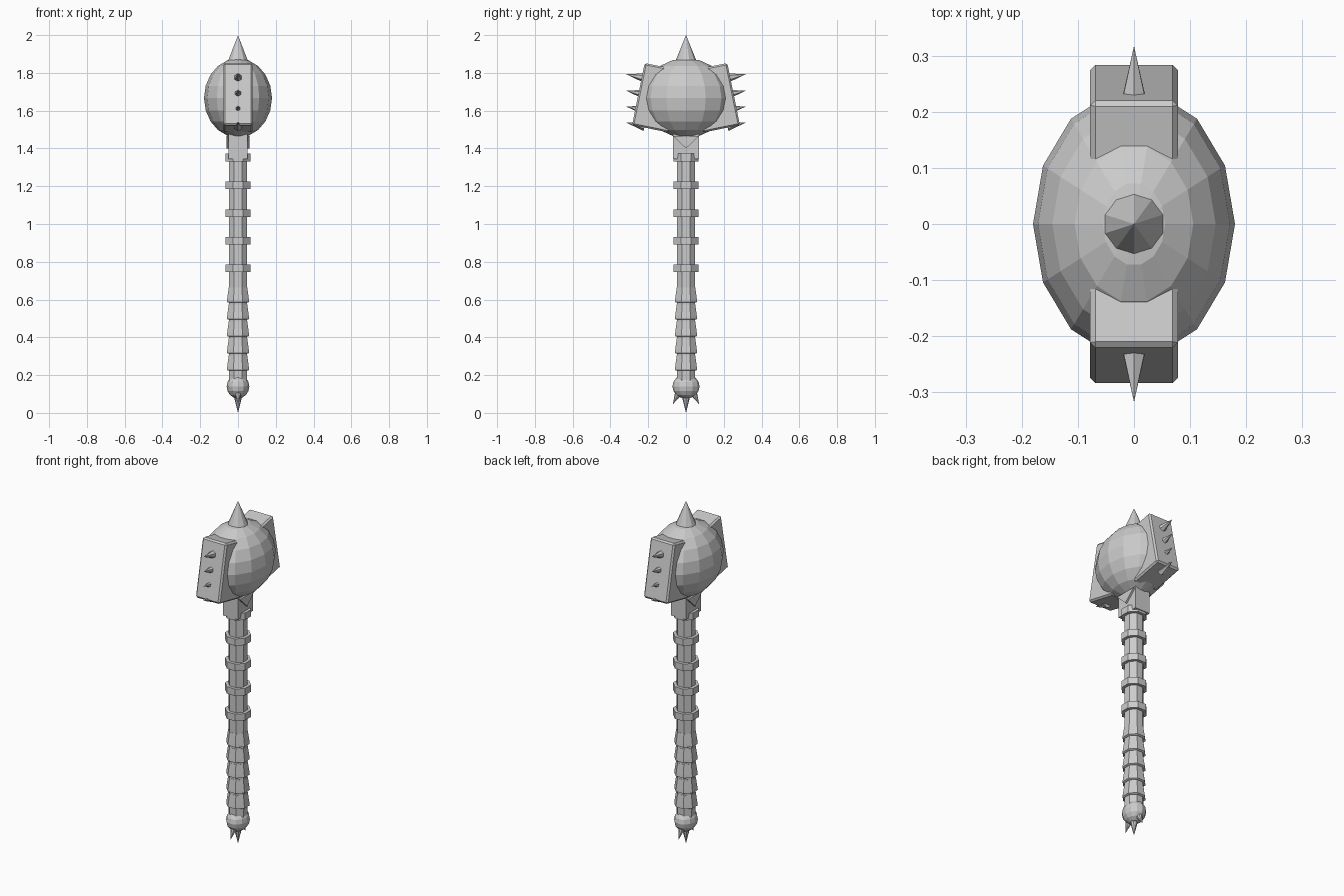
import bpy, bmesh, math
from mathutils import Matrix, Vector

if "Cube" in bpy.data.objects:
    bpy.data.objects.remove(bpy.data.objects["Cube"])

metal = bpy.data.materials.new("grey_metal")
metal.diffuse_color = (0.6, 0.6, 0.6, 1)
metal.use_nodes = True
metal.node_tree.nodes["Principled BSDF"].inputs["Base Color"].default_value = metal.diffuse_color


def finish(name, bm):
    bmesh.ops.recalc_face_normals(bm, faces=bm.faces[:])
    me = bpy.data.meshes.new(name)
    bm.to_mesh(me)
    bm.free()
    me.materials.append(metal)
    ob = bpy.data.objects.new(name, me)
    bpy.context.collection.objects.link(ob)
    return ob


def spike(name, base, tip, r, n=8):
    base, tip = Vector(base), Vector(tip)
    d = tip - base
    bm = bmesh.new()
    bmesh.ops.create_cone(bm, cap_ends=True, segments=n, radius1=r, radius2=0, depth=d.length,
                          matrix=Matrix.Translation((base + tip) / 2) @ d.to_track_quat('Z', 'Y').to_matrix().to_4x4())
    return finish(name, bm)


def lathe(name, profile, n=8):
    """Stack of n-sided loops from (apothem, z) pairs, flat side to the front."""
    bm = bmesh.new()
    k = 1 / math.cos(math.pi / n)
    loops = []
    for r, z in profile:
        loops.append([bm.verts.new((r * k * math.cos((i + .5) * math.tau / n),
                                    r * k * math.sin((i + .5) * math.tau / n), z)) for i in range(n)])
    for a, b in zip(loops, loops[1:]):
        for i in range(n):
            j = (i + 1) % n
            bm.faces.new((a[i], a[j], b[j], b[i]))
    bm.faces.new(loops[0])
    bm.faces.new(loops[-1])
    return finish(name, bm)


def ball(name, z, size, seg, rings):
    bm = bmesh.new()
    bmesh.ops.create_uvsphere(bm, u_segments=seg, v_segments=rings, radius=1,
                              matrix=Matrix.Translation((0, 0, z)) @ Matrix.Diagonal((*size, 1))
                              @ Matrix.Rotation(math.pi / 2, 4, 'Z'))
    return finish(name, bm)


def block(name, centre, size, tilt=0, bevel=0.0):
    bm = bmesh.new()
    bmesh.ops.create_cube(bm, size=1, matrix=Matrix.Translation(centre)
                          @ Matrix.Rotation(tilt, 4, 'X') @ Matrix.Diagonal((*size, 1)))
    if bevel:
        bmesh.ops.bevel(bm, geom=bm.edges[:], offset=bevel, segments=1, affect='EDGES')
    return finish(name, bm)


# head ball and top spike
ball("head_ball", 1.667, (0.18, 0.24, 0.21), 14, 10)
spike("top_spike", (0, 0, 1.85), (0, 0, 2.0), 0.061, 10)

# tilted striking blocks with four spikes each
T = math.radians(11.5)
for s, side in ((-1, "front"), (1, "back")):
    n = Vector((0, s * math.cos(T), math.sin(T)))
    mid = Vector((0, s * 0.252, 1.688))
    block(side + "_striker", mid - n * 0.1, (0.156, 0.2, 0.335), s * T, 0.009)
    for i, z in enumerate((1.793, 1.706, 1.622, 1.537)):
        tip = Vector((0, s * 0.317, z))
        spike(f"{side}_striker_spike_{i + 1}", tip - n * 0.1, tip, 0.025, 6)

# collar under the head: block, cheek plates and flared wedges
block("collar_block", (0, 0, 1.42), (0.098, 0.11, 0.13))
for s, side in ((-1, "left"), (1, "right")):
    block(("front" if s < 0 else "back") + "_collar_plate", (0, s * 0.058, 1.415), (0.098, 0.024, 0.14))
    bm = bmesh.new()
    pts = ((-0.068, 1.465), (0, 1.40), (0.068, 1.465))
    a = [bm.verts.new((s * 0.03, y, z)) for y, z in pts]
    b = [bm.verts.new((s * 0.06, y, z)) for y, z in pts]
    bm.faces.new(a)
    bm.faces.new(b)
    for i in range(3):
        bm.faces.new((a[i], a[(i + 1) % 3], b[(i + 1) % 3], b[i]))
    finish(side + "_collar_wedge", bm)

# shaft and its bands
lathe("shaft", [(0.048, 0.16), (0.048, 1.5)])
for i, z in enumerate((0.765, 0.912, 1.058, 1.205, 1.352)):
    lathe(f"shaft_band_{i + 1}", [(0.065, z - 0.02), (0.065, z + 0.02)])

# grip of stacked, slightly flared sleeves
for i in range(5):
    z = 0.228 + i * 0.09
    lathe(f"grip_sleeve_{i + 1}", [(0.052, z - 0.004), (0.059, z), (0.057, z + 0.018), (0.049, z + 0.075)])

# pommel with three spikes
ball("pommel", 0.14, (0.06, 0.072, 0.064), 12, 8)
spike("pommel_spike_middle", (0, 0, 0.10), (0, 0, 0), 0.025)
for s, side in ((-1, "front"), (1, "back")):
    spike("pommel_spike_" + side, (0, s * 0.035, 0.115), (0, s * 0.07, 0.045), 0.022)
